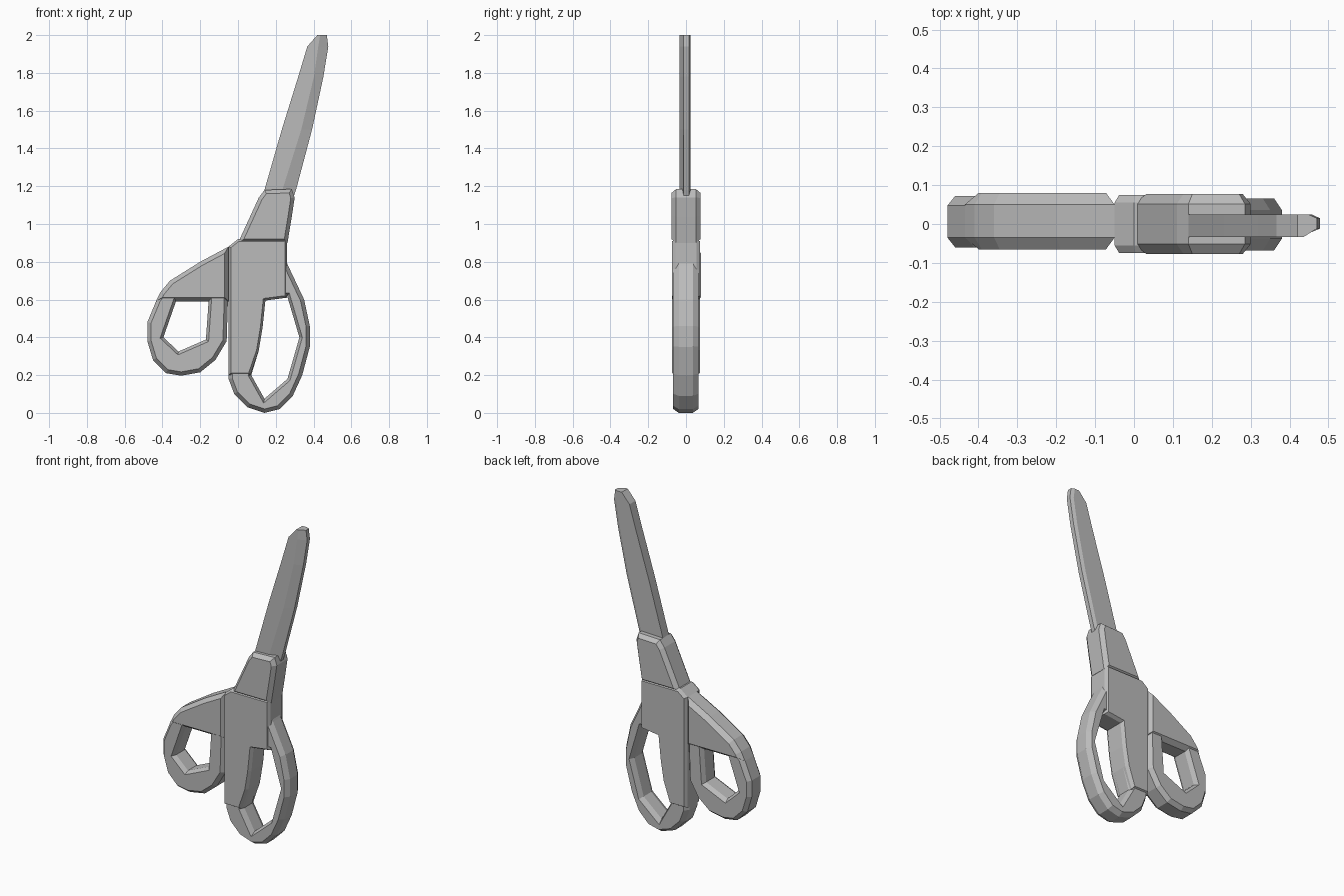
import bpy, bmesh
from mathutils import Vector

cube = bpy.data.objects.get("Cube")
if cube:
    bpy.data.objects.remove(cube)

grey = bpy.data.materials.new("mid grey")
grey.use_nodes = True
colour = (0.5, 0.5, 0.5, 1)
grey.diffuse_color = colour
grey.node_tree.nodes["Principled BSDF"].inputs["Base Color"].default_value = colour


def finish(name, bm):
    bmesh.ops.recalc_face_normals(bm, faces=bm.faces)
    mesh = bpy.data.meshes.new(name)
    bm.to_mesh(mesh)
    bm.free()
    mesh.materials.append(grey)
    obj = bpy.data.objects.new(name, mesh)
    bpy.context.collection.objects.link(obj)


def offset(points, amount):
    """Move every side of a closed outline inward (positive) by amount."""
    pts = [Vector(p) for p in points]
    n = len(pts)
    area = sum(pts[i - 1].cross(pts[i]) for i in range(n))
    sign = 1 if area > 0 else -1
    result = []
    for i, p in enumerate(pts):
        a = (p - pts[i - 1]).normalized()
        b = (pts[(i + 1) % n] - p).normalized()
        na, nb = Vector((-a.y, a.x)) * sign, Vector((-b.y, b.x)) * sign
        result.append(p + (na + nb) * amount / max(0.5, 1 + na.dot(nb)))
    return result


def plate(name, outline, front, back, inset, depth, hole=None, hole_inset=0.015):
    """Thick outline in the xz plane with chamfered rims and an optional hole."""
    bm = bmesh.new()
    caps = {0: [], 3: []}
    rims = [(outline, inset)] + ([(hole, -hole_inset)] if hole else [])
    for points, amount in rims:
        loops = []
        for y, move in ((front, amount), (front + depth, 0), (back - depth, 0), (back, amount)):
            loops.append([bm.verts.new((p.x, y, p.y)) for p in offset(points, move)])
        n = len(points)
        for low, high in zip(loops, loops[1:]):
            for i in range(n):
                j = (i + 1) % n
                bm.faces.new((low[i], low[j], high[j], high[i]))
        for k in caps:
            caps[k] += [bm.edges.get((loops[k][i - 1], loops[k][i])) for i in range(n)]
    for edges in caps.values():
        bmesh.ops.triangle_fill(bm, edges=edges, use_beauty=True, use_dissolve=False)
    finish(name, bm)


# Long finger loop
plate("long_loop",
      [(-0.05, 0.84), (-0.05, 0.18), (-0.02, 0.10), (0.05, 0.03), (0.14, 0.0), (0.22, 0.02),
       (0.29, 0.09), (0.34, 0.20), (0.38, 0.35), (0.38, 0.46), (0.35, 0.60), (0.265, 0.78),
       (0.24, 0.84)],
      -0.068, 0.066, 0.02, 0.03,
      hole=[(0.145, 0.62), (0.13, 0.45), (0.11, 0.33), (0.07, 0.20), (0.14, 0.075),
            (0.262, 0.18), (0.325, 0.40), (0.26, 0.62)])

# Flat shank that continues down into the long loop
plate("shank",
      [(-0.05, 0.88), (0.0, 0.92), (0.26, 0.92), (0.26, 0.61), (0.145, 0.595), (0.13, 0.45),
       (0.11, 0.33), (0.065, 0.20), (-0.05, 0.20)],
      -0.075, 0.075, 0.012, 0.02)

# Round thumb loop
plate("thumb_loop",
      [(-0.05, 0.70), (-0.40, 0.64), (-0.43, 0.60), (-0.48, 0.48), (-0.48, 0.38), (-0.45, 0.28),
       (-0.38, 0.21), (-0.30, 0.197), (-0.20, 0.215), (-0.12, 0.28), (-0.06, 0.38)],
      -0.06, 0.072, 0.02, 0.025,
      hole=[(-0.325, 0.60), (-0.395, 0.40), (-0.315, 0.325), (-0.17, 0.388), (-0.155, 0.60)])

# Thick wedge joining the thumb loop to the shank
plate("thumb_wedge",
      [(-0.05, 0.88), (-0.20, 0.80), (-0.36, 0.70), (-0.41, 0.64), (-0.435, 0.59), (-0.05, 0.59)],
      -0.065, 0.08, 0.022, 0.03)

# Neck that grips the blade
plate("neck",
      [(0.0, 0.90), (0.11, 1.14), (0.14, 1.18), (0.285, 1.185), (0.30, 1.14), (0.285, 1.04),
       (0.262, 0.90)],
      -0.077, 0.077, 0.02, 0.025)

# Blade: spine, ridge and cutting edge at each height
bm = bmesh.new()
rings = []
for z, spine, ridge, edge in ((1.10, 0.13, 0.21, 0.28), (1.18, 0.14, 0.235, 0.307),
                              (1.50, 0.232, 0.335, 0.392), (1.78, 0.319, 0.402, 0.452),
                              (1.94, 0.367, 0.425, 0.478), (2.0, 0.42, 0.435, 0.47)):
    section = ((spine, -0.034), (ridge, -0.034), (edge, -0.012), (edge, 0.015),
               (edge - 0.02, 0.024), (spine, 0.024))
    rings.append([bm.verts.new((x, y, z)) for x, y in section])
for low, high in zip(rings, rings[1:]):
    for i in range(len(low)):
        bm.faces.new((low[i - 1], low[i], high[i], high[i - 1]))
bm.faces.new(rings[0])
bm.faces.new(rings[-1])
finish("blade", bm)
